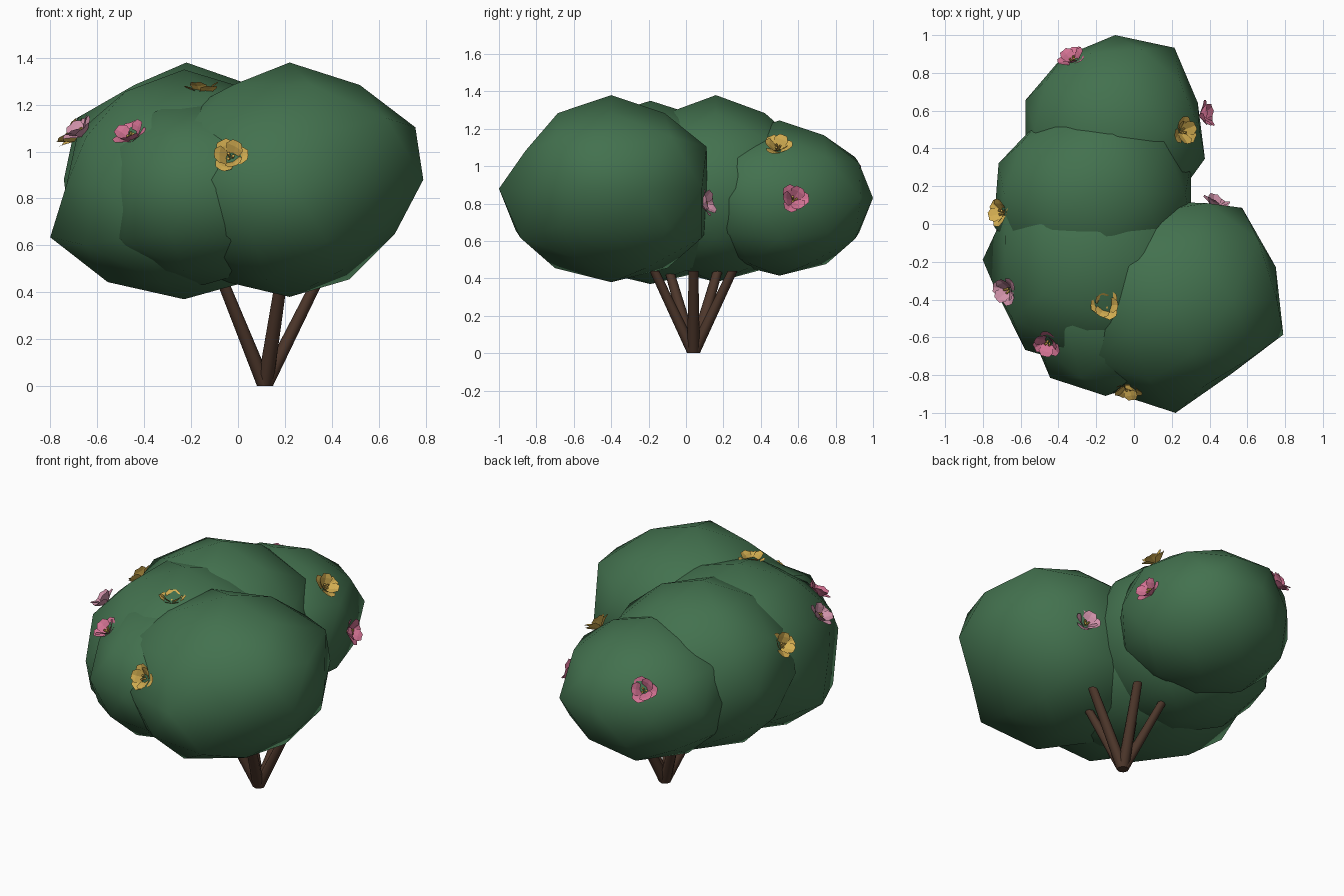
import bpy, bmesh, math
from mathutils import Vector, Matrix

cube = bpy.data.objects.get("Cube")
if cube:
    bpy.data.objects.remove(cube, do_unlink=True)


def material(name, rgb):
    m = bpy.data.materials.new(name)
    m.use_nodes = True
    m.diffuse_color = (*rgb, 1)
    bsdf = m.node_tree.nodes["Principled BSDF"]
    bsdf.inputs["Base Color"].default_value = (*rgb, 1)
    bsdf.inputs["Roughness"].default_value = 0.9
    return m


GREEN = material("leaf green", (0.056, 0.166, 0.077))
BROWN = material("bark brown", (0.075, 0.038, 0.024))
YELLOW = material("petal yellow", (0.65, 0.42, 0.082))
ROSE = material("petal rose", (0.66, 0.17, 0.295))
BLUSH = material("petal blush", (0.62, 0.28, 0.39))


def finish(name, bm, mats, smooth):
    mesh = bpy.data.meshes.new(name)
    bm.to_mesh(mesh)
    bm.free()
    for m in mats:
        mesh.materials.append(m)
    for p in mesh.polygons:
        p.use_smooth = smooth
    ob = bpy.data.objects.new(name, mesh)
    bpy.context.collection.objects.link(ob)
    return ob


# Levels of the icosphere's points, as heights on a unit ball
CAP, RING, LEVEL = 0.85, 0.48, 0.0


# Foliage clump: squashed icosphere; each tweak (angle, level, factor) moves one point in or out
def clump(name, centre, radius, height, tweaks):
    bm = bmesh.new()
    bmesh.ops.create_icosphere(bm, subdivisions=2, radius=1)
    for v in bm.verts:
        angle = math.degrees(math.atan2(v.co.y, v.co.x))
        z = v.co.z
        if abs(z - CAP) < 0.1:
            v.co *= 0.95
        for a, level, factor in tweaks:
            if abs((angle - a + 180) % 360 - 180) < 5 and abs(z - level) < 0.1:
                v.co *= factor
        v.co = Vector((v.co.x * radius, v.co.y * radius, v.co.z * height)) + Vector(centre)
    finish(name, bm, [GREEN], True)


clump("foliage_front_left", (0.22, -0.4, 0.88), 0.6, 0.5, [
    (-54, LEVEL, 0.82), (90, LEVEL, 0.86), (18, LEVEL, 0.93), (0, -RING, 0.88),
    (-36, -RING, 0.9), (36, -RING, 0.96), (-36, -CAP, 0.9), (-108, RING, 0.88),
    (-72, RING, 0.9), (108, RING, 0.95), (36, RING, 1.06)])
clump("foliage_front_middle", (-0.15, -0.41, 0.84), 0.5, 0.41, [
    (-162, LEVEL, 0.86), (-144, RING, 0.94)])
clump("foliage_right", (-0.23, -0.19, 0.86), 0.62, 0.49, [
    (162, LEVEL, 0.84), (-162, LEVEL, 0.85), (-90, LEVEL, 0.86), (-126, LEVEL, 0.95),
    (180, RING, 0.86), (-144, RING, 0.93), (-108, RING, 0.92), (180, -RING, 1.03)])
clump("foliage_middle", (-0.22, 0.16, 0.88), 0.55, 0.5, [
    (162, LEVEL, 0.95), (126, LEVEL, 0.87), (108, RING, 0.87), (144, RING, 0.94)])
clump("foliage_back", (-0.1, 0.5, 0.83), 0.5, 0.415, [
    (54, LEVEL, 1.07), (18, LEVEL, 0.92), (126, LEVEL, 0.95)])

# Five stems fanning out from one foot, sheared so the foot stays flat
STEM = 0.44
for i in range(5):
    a = math.tau * i / 5
    bm = bmesh.new()
    bmesh.ops.create_cone(bm, cap_ends=True, segments=8, radius1=0.034, radius2=0.026, depth=STEM)
    for v in bm.verts:
        v.co.z += STEM / 2
        v.co.x += 0.115 + 0.5 * v.co.z * math.cos(a)
        v.co.y += 0.04 + 0.5 * v.co.z * math.sin(a)
    stem = finish(f"stem_{i + 1}", bm, [BROWN], True)
    bpy.ops.object.select_all(action="DESELECT")
    stem.select_set(True)
    bpy.context.view_layer.objects.active = stem
    bpy.ops.object.shade_smooth_by_angle(angle=math.radians(50))


# One cupped petal along +x: (distance, half width, lift) rows
PETAL = [(0.0, 0.006, 0.0), (0.03, 0.03, 0.002), (0.066, 0.041, 0.006), (0.092, 0.022, 0.004)]


def add_petal(bm, turn, tilt):
    spin = Matrix.Rotation(turn, 3, "Z") @ Matrix.Rotation(-tilt, 3, "Y")
    rows = []
    for x, w, z in PETAL:
        row = [(x, -w, z + w * 0.2), (x, 0, z), (x, w, z + w * 0.2)]
        rows.append([bm.verts.new(spin @ Vector(p)) for p in row])
    for r, s in zip(rows, rows[1:]):
        for k in range(2):
            bm.faces.new((r[k], s[k], s[k + 1], r[k + 1]))


def flower(name, place, facing, mat):
    bm = bmesh.new()
    for i in range(6):
        add_petal(bm, math.tau * i / 6, math.radians(28 + 14 * (i % 2)))
    # Yellow stamens
    for i in range(3):
        lean = Matrix.Rotation(math.tau * i / 3, 4, "Z") @ Matrix.Rotation(0.35, 4, "Y")
        made = bmesh.ops.create_cone(bm, cap_ends=True, segments=5, radius1=0.004, radius2=0.007,
                                     depth=0.04, matrix=lean @ Matrix.Translation((0, 0, 0.022)))
        for v in made["verts"]:
            for f in v.link_faces:
                f.material_index = 1
    ob = finish(name, bm, [mat, YELLOW], False)
    ob.rotation_mode = "QUATERNION"
    ob.rotation_quaternion = Vector(facing).to_track_quat("Z", "Y")
    ob.location = Vector(place)


FLOWERS = [
    ("front", (-0.03, -0.845, 0.965), (-0.1, -0.85, 0.4), YELLOW),
    ("top", (-0.15, -0.43, 1.23), (0, 0, 1), YELLOW),
    ("front_right", (-0.445, -0.615, 1.045), (-0.35, -0.45, 0.75), ROSE),
    ("right", (-0.655, -0.345, 1.065), (-0.6, -0.2, 0.75), BLUSH),
    ("right_back", (-0.68, 0.06, 1.05), (-0.75, 0.1, 0.6), YELLOW),
    ("back", (-0.315, 0.85, 0.98), (-0.3, 0.75, 0.55), ROSE),
    ("back_left", (0.345, 0.57, 0.815), (0.9, 0.2, 0.25), ROSE),
    ("back_top", (0.24, 0.49, 1.08), (0.65, 0, 0.75), YELLOW),
    ("middle_left", (0.425, 0.075, 0.795), (0.35, 0.9, 0.25), BLUSH),
]
for label, place, facing, mat in FLOWERS:
    flower("flower_" + label, place, facing, mat)
